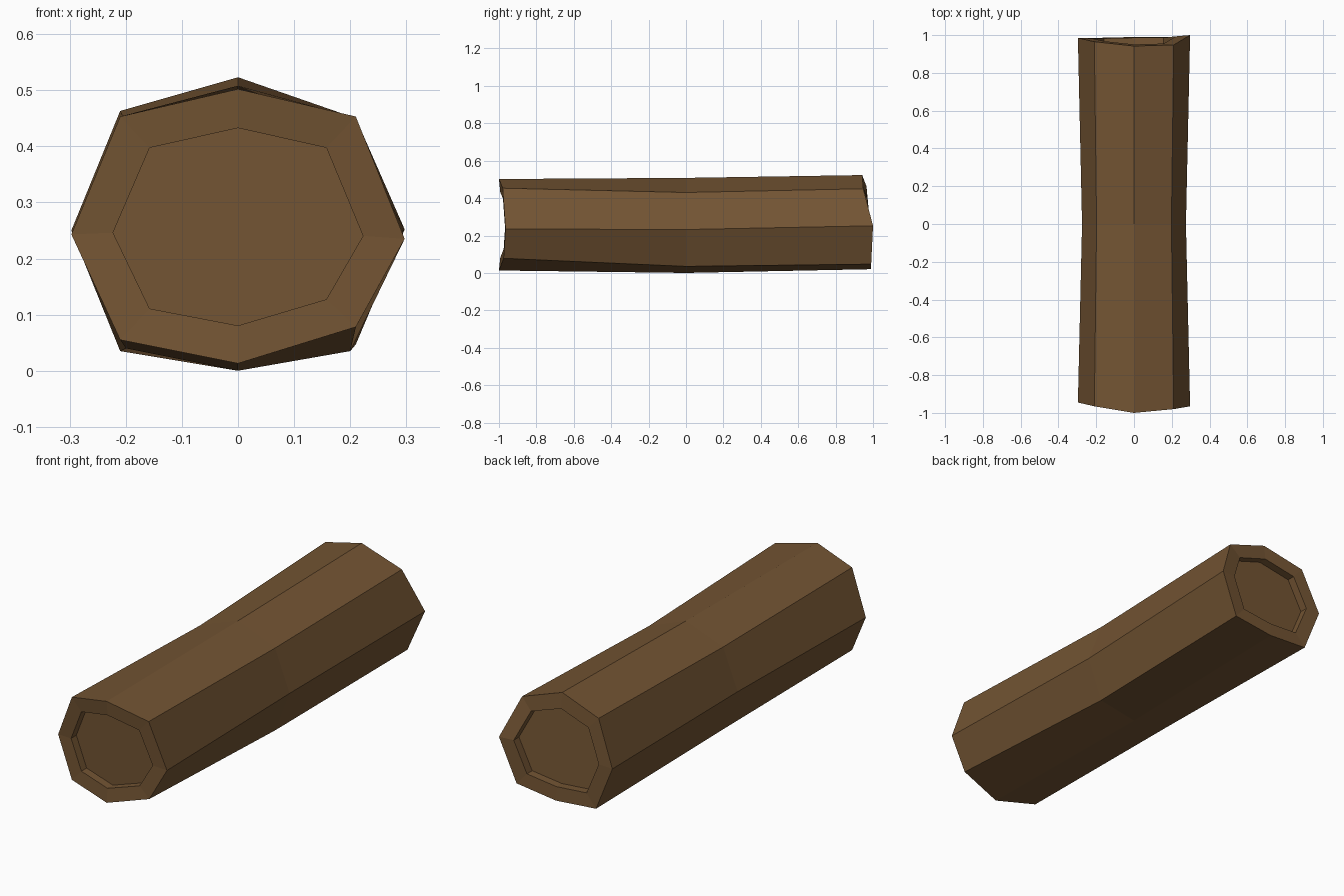
import bpy, bmesh
from mathutils import Vector

if "Cube" in bpy.data.objects:
    bpy.data.objects.remove(bpy.data.objects["Cube"])

# Bark brown
brown = bpy.data.materials.new("bark brown")
brown.diffuse_color = (0.171, 0.089, 0.033, 1)
brown.use_nodes = True
brown.node_tree.nodes["Principled BSDF"].inputs["Base Color"].default_value = brown.diffuse_color

# Irregular octagonal cross-sections (x, y, z), clockwise from the top
front = [(0, -1, .502), (.21, -.98, .453), (.297, -.965, .235), (.21, -.975, .078),
         (0, -1, .013), (-.21, -.965, .055), (-.297, -.945, .243), (-.21, -.965, .453)]
middle = [(0, 0, .508), (.198, 0, .43), (.275, 0, .232), (.2, 0, .035),
          (0, 0, 0), (-.2, 0, .04), (-.275, 0, .24), (-.198, 0, .435)]
back = [(0, .942, .523), (.21, .948, .45), (.297, 1, .252), (.21, .99, .047),
        (0, .99, .02), (-.21, .985, .035), (-.297, .985, .25), (-.21, .965, .463)]


def end_rings(ring, inward):
    """Inner lip of the cut end, and the same lip pushed in along the log."""
    c = sum((Vector(p) for p in ring), Vector()) / len(ring)
    lip = [Vector((p[0] * .75, c.y + (p[1] - c.y) * .74, c.z + (p[2] - c.z) * .72)) for p in ring]
    return lip, [p + Vector((0, inward, 0)) for p in lip]


front_lip, front_cap = end_rings(front, .04)
back_lip, back_cap = end_rings(back, -.04)

# Skin all rings from one recessed end to the other
bm = bmesh.new()
rings = [[bm.verts.new(p) for p in r]
         for r in (front_cap, front_lip, front, middle, back, back_lip, back_cap)]
for a, b in zip(rings, rings[1:]):
    for i in range(8):
        j = (i + 1) % 8
        bm.faces.new((a[i], a[j], b[j], b[i]))
bm.faces.new(rings[0])
bm.faces.new(rings[-1][::-1])
bmesh.ops.recalc_face_normals(bm, faces=bm.faces)

mesh = bpy.data.meshes.new("log")
bm.to_mesh(mesh)
bm.free()
mesh.materials.append(brown)
bpy.context.collection.objects.link(bpy.data.objects.new("log", mesh))
